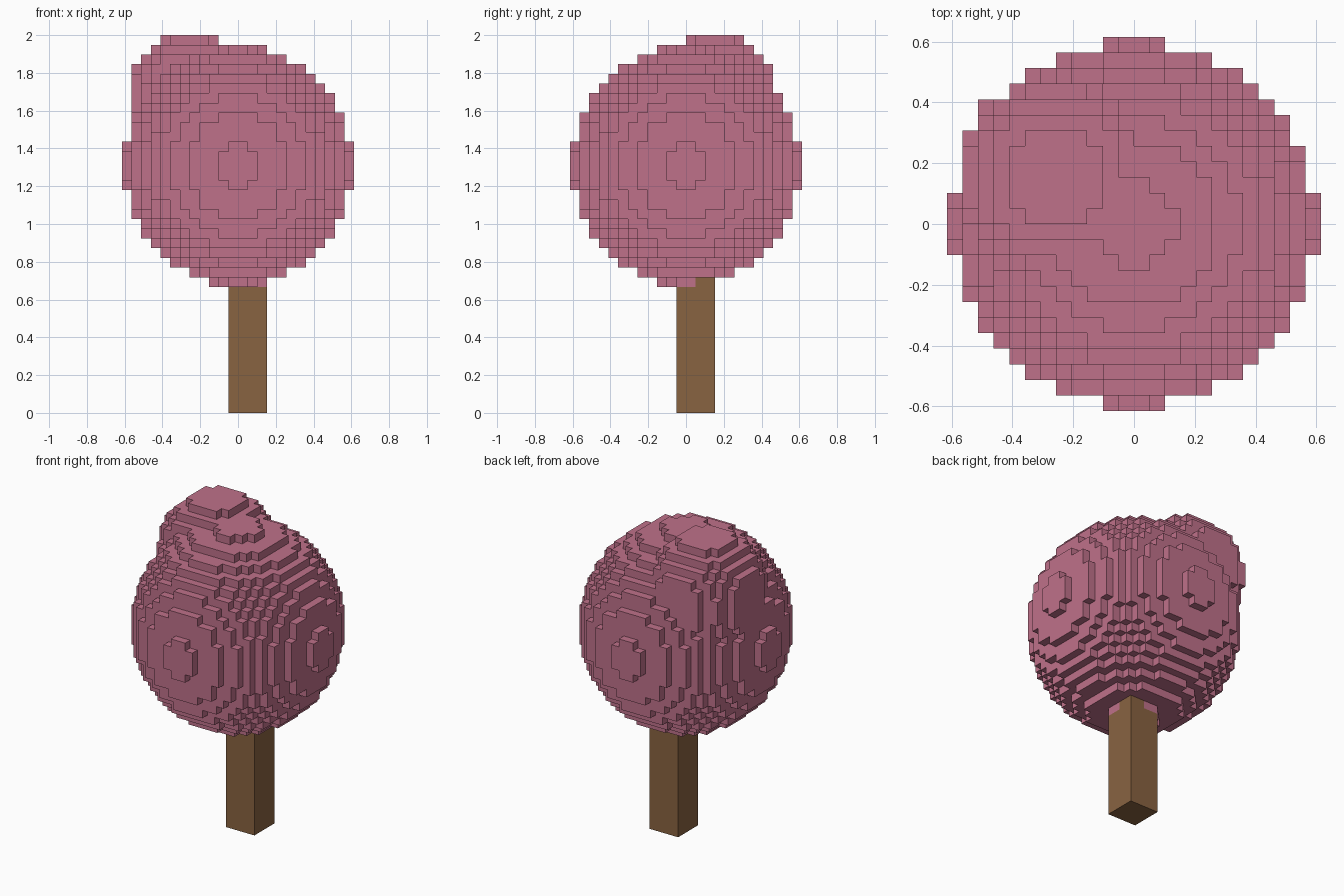
import bpy
import bmesh
from itertools import product

cube = bpy.data.objects.get("Cube")
if cube:
    bpy.data.objects.remove(cube, do_unlink=True)

UNIT = 2 / 39  # edge of one block


def material(name, rgb):
    mat = bpy.data.materials.new(name)
    mat.use_nodes = True
    mat.diffuse_color = (*rgb, 1)
    bsdf = mat.node_tree.nodes["Principled BSDF"]
    bsdf.inputs["Base Color"].default_value = (*rgb, 1)
    bsdf.inputs["Roughness"].default_value = 0.9
    return mat


def ball(cx, cy, cz, radius_sq, squash):
    """Blocks whose centres lie inside an upright ellipsoid."""
    r = int(radius_sq ** 0.5) + 2
    return {(cx + i, cy + j, cz + k)
            for i, j, k in product(range(-r, r), range(-r, r), range(-r, r + 1))
            if (i + .5) ** 2 + (j + .5) ** 2 + squash * k * k <= radius_sq}


def build_blocks(name, cells, solid, mat):
    """Mesh of the outer block faces, skipping those against any solid block."""
    bm = bmesh.new()
    verts = {}

    def vert(p):
        if p not in verts:
            verts[p] = bm.verts.new([c * UNIT for c in p])
        return verts[p]

    for cell in sorted(cells):
        for axis, side in product(range(3), (0, 1)):
            neighbour = list(cell)
            neighbour[axis] += 2 * side - 1
            if tuple(neighbour) in solid:
                continue
            u, v = (axis + 1) % 3, (axis + 2) % 3
            corners = []
            for a, b in ((0, 0), (1, 0), (1, 1), (0, 1)):
                p = list(cell)
                p[axis] += side
                p[u] += a
                p[v] += b
                corners.append(vert(tuple(p)))
            bm.faces.new(corners if side else corners[::-1])
    mesh = bpy.data.meshes.new(name)
    bm.to_mesh(mesh)
    bm.free()
    mesh.materials.append(mat)
    obj = bpy.data.objects.new(name, mesh)
    bpy.context.collection.objects.link(obj)
    return obj


pink = material("blossom_pink", (0.52, 0.164, 0.254))
brown = material("bark_brown", (0.25, 0.125, 0.053))

# Round crown with a smaller clump on its upper back corner
leaves = ball(0, 0, 25, 137, 0.9) | ball(-5, 3, 32, 41.5, 0.9)

# Square trunk reaching into the crown; leaf blocks take precedence
trunk = set(product(range(-1, 3), range(-1, 3), range(14))) - leaves

build_blocks("foliage", leaves, leaves | trunk, pink)
build_blocks("trunk", trunk, leaves | trunk, brown)
